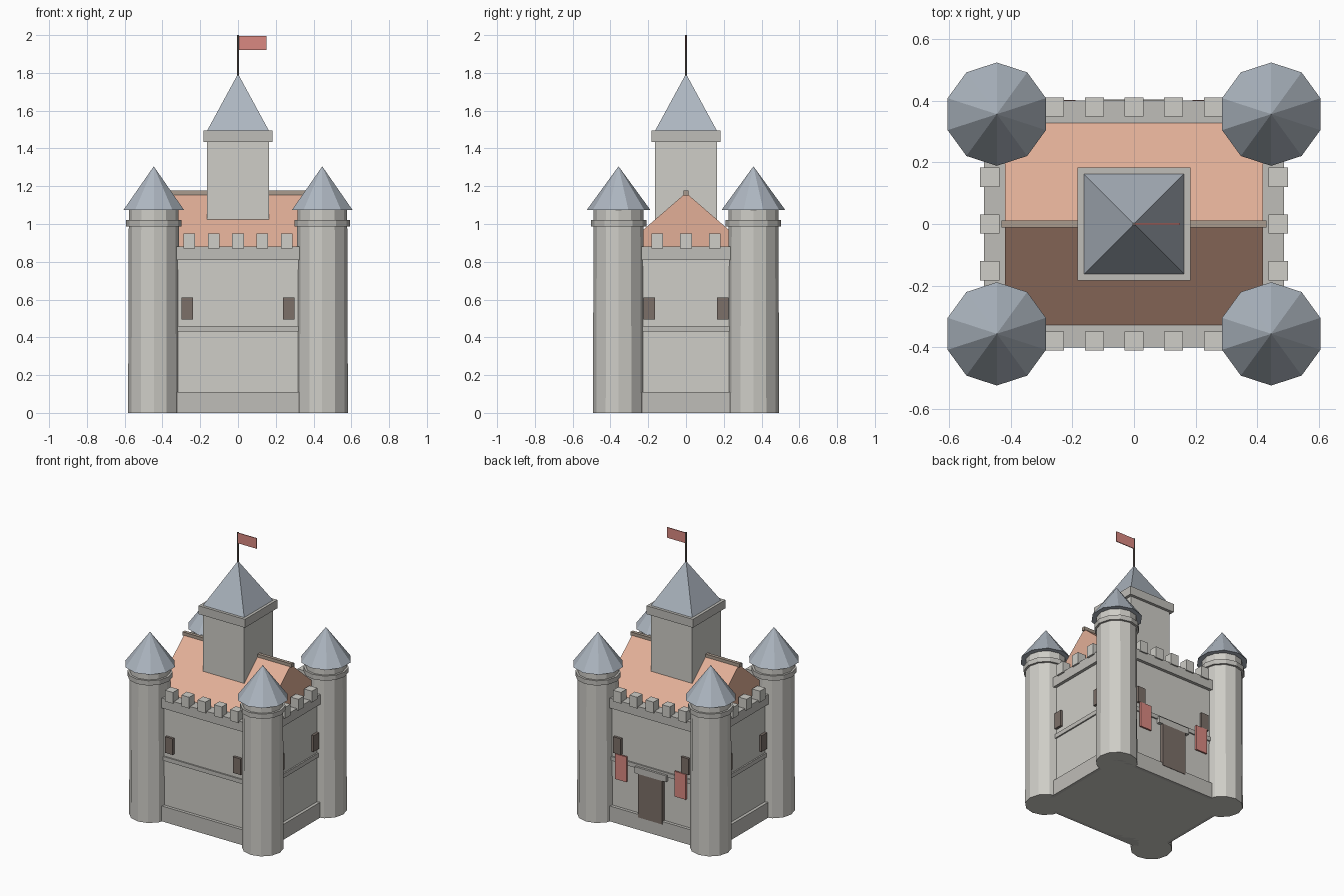
import bpy, bmesh, math
from mathutils import Matrix

if "Cube" in bpy.data.objects:
    bpy.data.objects.remove(bpy.data.objects["Cube"])


def material(name, rgb):
    m = bpy.data.materials.new(name)
    m.diffuse_color = (*rgb, 1)
    m.use_nodes = True
    m.node_tree.nodes["Principled BSDF"].inputs["Base Color"].default_value = m.diffuse_color
    return m


STONE = material("stone", (0.62, 0.61, 0.57))
TRIM = material("trim_stone", (0.52, 0.51, 0.48))
SLATE = material("slate", (0.42, 0.47, 0.53))
TILE = material("roof_tile", (0.76, 0.43, 0.31))
WOOD = material("dark_wood", (0.2, 0.16, 0.14))
RIDGE = material("ridge_wood", (0.4, 0.33, 0.27))
RED = material("red_cloth", (0.7, 0.25, 0.22))


def finish(name, bm, mat):
    bmesh.ops.recalc_face_normals(bm, faces=bm.faces)
    mesh = bpy.data.meshes.new(name)
    bm.to_mesh(mesh)
    bm.free()
    mesh.materials.append(mat)
    ob = bpy.data.objects.new(name, mesh)
    bpy.context.collection.objects.link(ob)
    return ob


def box(name, x0, x1, y0, y1, z0, z1, mat):
    bm = bmesh.new()
    mid = Matrix.Translation(((x0 + x1) / 2, (y0 + y1) / 2, (z0 + z1) / 2))
    size = Matrix.Diagonal((x1 - x0, y1 - y0, z1 - z0, 1))
    bmesh.ops.create_cube(bm, size=1, matrix=mid @ size)
    return finish(name, bm, mat)


def slab(name, hx, hy, z0, z1, mat):
    return box(name, -hx, hx, -hy, hy, z0, z1, mat)


def cone(name, x, y, z0, z1, r0, r1, sides, mat, turn=0.0):
    bm = bmesh.new()
    place = Matrix.Translation((x, y, (z0 + z1) / 2)) @ Matrix.Rotation(turn, 4, 'Z')
    bmesh.ops.create_cone(bm, cap_ends=True, segments=sides, radius1=r0, radius2=r1,
                          depth=z1 - z0, matrix=place)
    return finish(name, bm, mat)


# Main walls with plinth, string course and parapet band
slab("main_walls", 0.465, 0.38, 0, 0.88, STONE)
slab("plinth", 0.487, 0.402, 0, 0.11, TRIM)
slab("string_course", 0.475, 0.39, 0.43, 0.46, TRIM)
slab("parapet_band", 0.487, 0.402, 0.81, 0.881, TRIM)

# Merlons along all four walls
H = 0.031
for s in (-1, 1):
    spots = [(i * 0.129, s * 0.381) for i in range(-2, 3)]
    spots += [(s * 0.469, i * 0.152) for i in (-1, 0, 1)]
    for x, y in spots:
        box("merlon", x - H, x + H, y - H, y + H, 0.87, 0.95, STONE)

# Windows, two per wall
for sx in (-1, 1):
    for sy in (-1, 1):
        x, y = sx * 0.268, sy * 0.383
        box("window", x - 0.03, x + 0.03, y - 0.015, y + 0.015, 0.495, 0.61, WOOD)
        x, y = sx * 0.468, sy * 0.195
        box("side_window", x - 0.015, x + 0.015, y - 0.03, y + 0.03, 0.495, 0.61, WOOD)

# Door, lintel and hanging banners on the back wall
box("door", -0.095, 0.095, 0.37, 0.405, 0.09, 0.40, WOOD)
box("door_lintel", -0.125, 0.125, 0.37, 0.405, 0.40, 0.445, TRIM)
for s in (-1, 1):
    box("banner", s * 0.235 - 0.045, s * 0.235 + 0.045, 0.391, 0.403, 0.315, 0.495, RED)

# Corner towers with collars and pointed roofs
for sx in (-1, 1):
    for sy in (-1, 1):
        x, y = sx * 0.446, sy * 0.357
        cone("corner_tower", x, y, 0, 1.08, 0.136, 0.132, 12, STONE)
        cone("tower_collar", x, y, 0.988, 1.022, 0.147, 0.147, 12, TRIM)
        cone("tower_roof", x, y, 1.075, 1.305, 0.168, 0, 10, SLATE)

# Gabled hall roof, extruded along x
bm = bmesh.new()
profile = [(-0.33, 0.88), (0.33, 0.88), (0, 1.165)]
face = bm.faces.new([bm.verts.new((-0.42, y, z)) for y, z in profile])
ext = bmesh.ops.extrude_face_region(bm, geom=[face], use_keep_orig=True)
bmesh.ops.translate(bm, vec=(0.84, 0, 0),
                    verts=[v for v in ext["geom"] if isinstance(v, bmesh.types.BMVert)])
finish("hall_roof", bm, TILE)
slab("roof_ridge", 0.43, 0.012, 1.152, 1.177, RIDGE)

# Central keep with cornice and spire
slab("keep", 0.163, 0.163, 0.88, 1.45, STONE)
slab("keep_cornice", 0.183, 0.183, 1.435, 1.495, TRIM)
cone("keep_spire", 0, 0, 1.495, 1.795, 0.163 * math.sqrt(2), 0, 4, SLATE, math.pi / 4)

# Flagpole and flag
cone("flagpole", 0, 0, 1.77, 2.0, 0.005, 0.005, 8, WOOD)
box("flag", 0.004, 0.15, -0.003, 0.003, 1.922, 1.996, RED)
